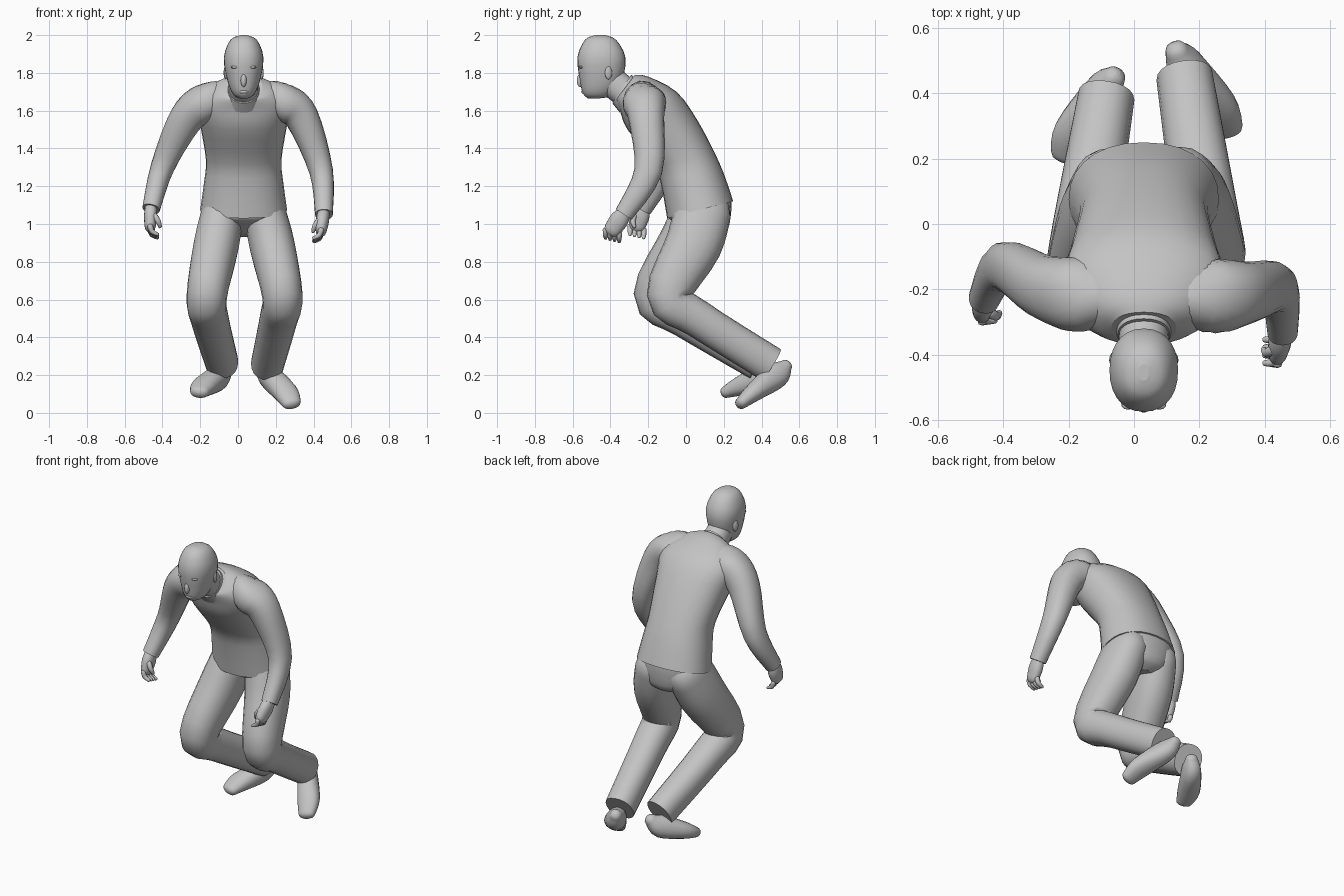
import bpy, bmesh, math
from mathutils import Vector

cube = bpy.data.objects.get("Cube")
if cube:
    bpy.data.objects.remove(cube)

grey = bpy.data.materials.new("plain grey")
grey.use_nodes = True
COLOUR = (.55, .55, .55, 1)
grey.diffuse_color = COLOUR
grey.node_tree.nodes["Principled BSDF"].inputs["Base Color"].default_value = COLOUR
MIDLINE = .03


def smooth_rows(rows, steps):
    """Pass a flowing curve through a few rows of numbers of any length."""
    rows = [Vector(row) for row in rows]
    result = []
    for i in range(len(rows) - 1):
        start, end = rows[i], rows[i + 1]
        leave = (end - rows[max(i - 1, 0)]) / 2
        arrive = (rows[min(i + 2, len(rows) - 1)] - start) / 2
        for step in range(steps):
            t = step / steps
            ease = t * t * (3 - 2 * t)
            bend = leave * t * (1 - t) ** 2 - arrive * t * t * (1 - t)
            result.append(start.lerp(end, ease) + bend)
    return result + [rows[-1]]


def loft(name, rings, sides, squareness=.9):
    """Skin closed rings, each given as centre, side vector and depth vector."""
    bm = bmesh.new()
    loops = []
    for centre, across, deep in rings:
        loop = []
        for i in range(sides):
            angle = math.tau * i / sides
            co, si = math.cos(angle), math.sin(angle)
            x = math.copysign(abs(co) ** squareness, co)
            y = math.copysign(abs(si) ** squareness, si)
            loop.append(bm.verts.new(centre + across * x + deep * y))
        loops.append(loop)
    for lower, upper in zip(loops, loops[1:]):
        for i in range(sides):
            j = (i + 1) % sides
            bm.faces.new((lower[i], lower[j], upper[j], upper[i]))
    bm.faces.new(reversed(loops[0]))
    bm.faces.new(loops[-1])
    bmesh.ops.recalc_face_normals(bm, faces=bm.faces)
    for face in bm.faces:
        face.smooth = len(face.verts) == 4
    mesh = bpy.data.meshes.new(name)
    bm.to_mesh(mesh)
    bm.free()
    mesh.materials.append(grey)
    bpy.context.collection.objects.link(bpy.data.objects.new(name, mesh))


def body(name, rows, steps=3, sides=28):
    """Each row holds front y and z, back y and z, and half width."""
    rings = []
    for front_y, front_z, back_y, back_z, width in smooth_rows(rows, steps):
        front = Vector((MIDLINE, front_y, front_z))
        back = Vector((MIDLINE, back_y, back_z))
        rings.append(((front + back) / 2, Vector((width, 0, 0)), (back - front) / 2))
    loft(name, rings, sides)


def dome(ring, outward):
    """Shrinking rings that round off the end of a limb."""
    centre, across, deep = ring
    reach = outward * deep.length * .75
    angles = [math.radians(a) for a in (30, 60, 80)]
    return [(centre + reach * math.sin(a), across * math.cos(a), deep * math.cos(a))
            for a in angles]


def limb(name, joints, widths, depths, steps=4, sides=20, round_end=False):
    """A tube through the joints, with rings standing across the path."""
    path = smooth_rows(joints, steps)
    sizes = smooth_rows(list(zip(widths, depths)), steps)
    rings = []
    for i, (point, (width, depth)) in enumerate(zip(path, sizes)):
        ahead, behind = path[min(i + 1, len(path) - 1)], path[max(i - 1, 0)]
        along = (ahead - behind).normalized()
        across = (Vector((1, 0, 0)) - along * along.x).normalized()
        rings.append((point, across * width, along.cross(across) * depth))
    start = dome(rings[0], (path[0] - path[1]).normalized())
    end = dome(rings[-1], along) if round_end else []
    loft(name, start[::-1] + rings + end, sides)


def blob(name, location, size, turn=0):
    bpy.ops.mesh.primitive_uv_sphere_add(segments=12, ring_count=8, location=location)
    ob = bpy.context.object
    ob.name, ob.scale, ob.rotation_euler.z = name, size, turn
    ob.data.materials.append(grey)
    bpy.ops.object.shade_smooth()


# Sweater body, trouser top and collar
body("sweater", [
    (-.1, 1.03, .25, 1.12, .23), (-.13, 1.2, .21, 1.24, .21),
    (-.17, 1.32, .16, 1.36, .2), (-.31, 1.5, .06, 1.55, .23),
    (-.35, 1.6, -.05, 1.7, .25), (-.37, 1.65, -.2, 1.78, .17),
    (-.37, 1.66, -.27, 1.79, .1)])
body("trouser_top", [(-.1, 1.1, .24, 1.15, .22), (-.09, 1.03, .24, 1.07, .21),
                     (-.02, .99, .22, .97, .15), (.05, .95, .16, .93, .05)])
body("collar", [(-.35, 1.59, -.25, 1.76, .1), (-.39, 1.64, -.29, 1.79, .08)])

# Neck, head and face
body("neck", [(-.34, 1.61, -.25, 1.74, .08), (-.48, 1.72, -.36, 1.83, .07)])
body("head", [
    (-.52, 1.665, -.46, 1.665, .02), (-.545, 1.69, -.4, 1.68, .055),
    (-.56, 1.75, -.34, 1.76, .085), (-.575, 1.88, -.32, 1.88, .105),
    (-.535, 1.975, -.37, 1.975, .07), (-.48, 2, -.43, 2, .015)])
blob("nose", (MIDLINE, -.56, 1.76), (.016, .018, .035))
blob("lips", (MIDLINE, -.535, 1.7), (.028, .02, .012))
for side, s in (("left", 1), ("right", -1)):
    blob(side + "_ear", (MIDLINE + s * .095, -.41, 1.8), (.01, .02, .035), s * .3)
    blob(side + "_brow", (MIDLINE + s * .04, -.547, 1.83), (.03, .02, .01), s * -.4)

# Sleeves, trouser legs and shoes share their thickness on both sides
SLEEVE = (.085, .1, .09, .063, .047), (.1, .115, .095, .074, .05)
TROUSER = (.11, .12, .107, .1, .087), (.15, .15, .118, .1, .097)
SHOE = (.035, .056, .066, .05), (.035, .068, .05, .032)

limb("left_sleeve", [(.15, -.21, 1.665), (.25, -.22, 1.64), (.34, -.21, 1.56),
                     (.44, -.2, 1.28), (.455, -.33, 1.05)], *SLEEVE)
limb("right_sleeve", [(-.09, -.21, 1.665), (-.18, -.215, 1.64), (-.28, -.19, 1.55),
                      (-.4, -.13, 1.3), (-.46, -.23, 1.08)], *SLEEVE)
limb("left_trouser_leg", [(.14, .09, 1.07), (.18, .04, .89), (.235, -.09, .62),
                          (.215, .06, .5), (.155, .45, .255)], *TROUSER)
limb("right_trouser_leg", [(-.08, .09, 1.07), (-.115, 0, .89), (-.165, -.16, .62),
                           (-.15, -.01, .5), (-.085, .39, .265)], *TROUSER)
limb("left_shoe", [(.13, .53, .25), (.16, .48, .2), (.25, .36, .11),
                   (.285, .29, .05)], *SHOE, round_end=True)
limb("right_shoe", [(-.06, .45, .24), (-.1, .4, .19), (-.18, .28, .14),
                    (-.205, .21, .11)], *SHOE, round_end=True)


# Hands with a palm, four curled fingers and a thumb
def digit(name, base, bend, tip, thick):
    limb(name, [base, bend, tip], (thick, thick * .9, thick * .6),
         (thick, thick * .9, thick * .6), steps=2, sides=8, round_end=True)


def hand(side, s, wrist, knuckles):
    wrist, knuckles = Vector(wrist), Vector(knuckles)
    middle = wrist.lerp(knuckles, .5)
    limb(side + "_palm", [wrist, middle, knuckles], (.03, .035, .03), (.035, .05, .045),
         round_end=True)
    for i in range(4):
        base = knuckles + Vector((0, .024 * i - .036, -.006 * i))
        bend = base + Vector((-s * .01, 0, -.03))
        tip = bend + Vector((-s * .03, 0, -.015))
        digit(f"{side}_finger_{i + 1}", base, bend, tip, .015)
    base = middle + Vector((-s * .02, -.03, 0))
    bend = base + Vector((-s * .02, -.01, -.03))
    digit(side + "_thumb", base, bend, bend + Vector((-s * .01, .01, -.03)), .016)


hand("left", 1, (.455, -.32, 1.07), (.44, -.39, .97))
hand("right", -1, (-.46, -.225, 1.1), (-.465, -.26, .99))
